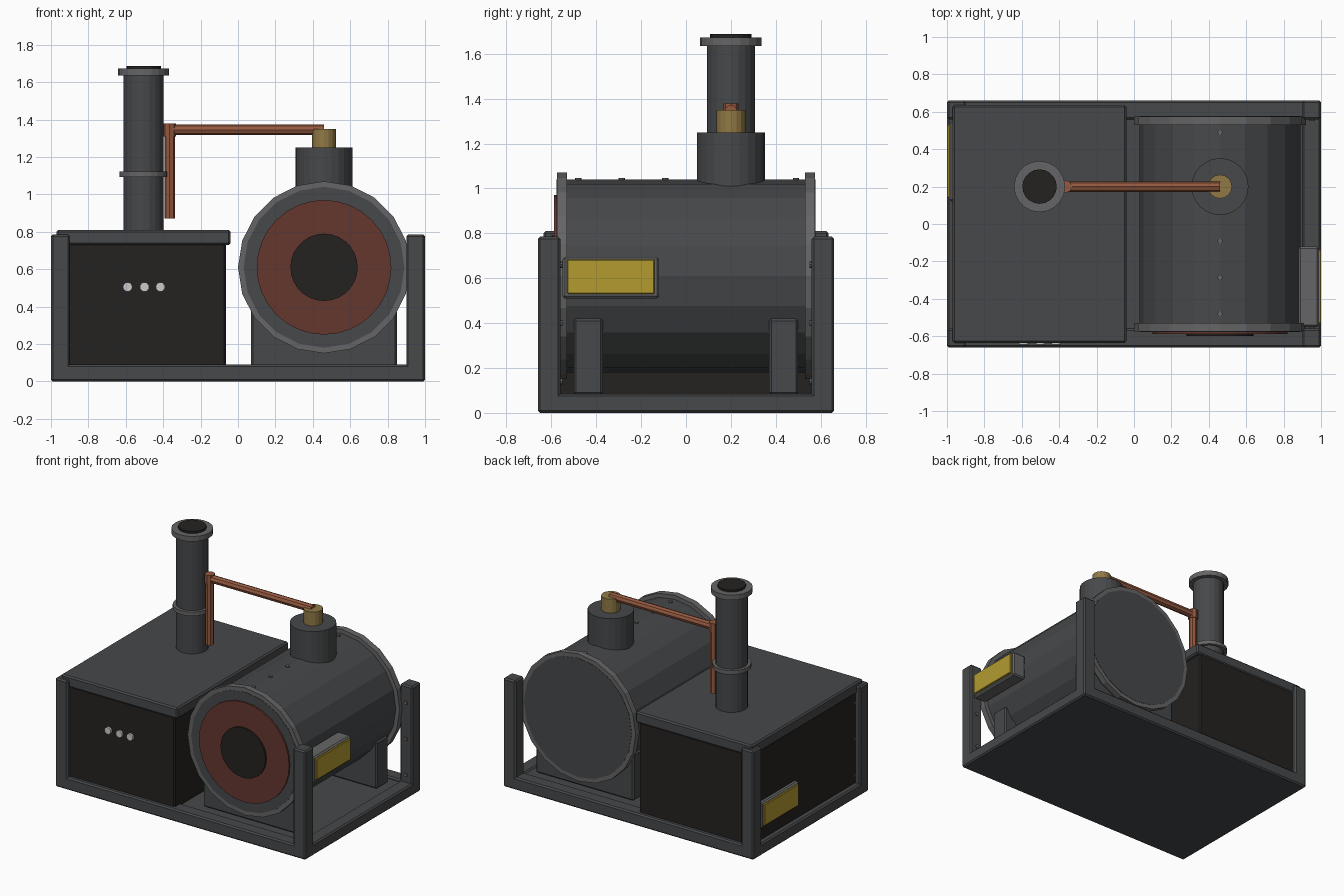
import bpy, bmesh
from math import pi
from mathutils import Matrix, Vector

if "Cube" in bpy.data.objects:
    bpy.data.objects.remove(bpy.data.objects["Cube"])


def mat(name, r, g, b):
    m = bpy.data.materials.new(name)
    m.diffuse_color = (r, g, b, 1)
    m.use_nodes = True
    m.node_tree.nodes["Principled BSDF"].inputs["Base Color"].default_value = m.diffuse_color
    return m


IRON = mat("iron", 0.062, 0.065, 0.068)
STEEL = mat("steel", 0.13, 0.13, 0.135)
BLACK = mat("soot", 0.018, 0.016, 0.015)
COPPER = mat("copper", 0.30, 0.10, 0.05)
BRASS = mat("brass", 0.28, 0.19, 0.06)
YELLOW = mat("yellow", 0.45, 0.33, 0.03)
RED = mat("red", 0.13, 0.038, 0.028)
WHITE = mat("lamp", 0.7, 0.7, 0.7)


def finish(name, bm, material):
    me = bpy.data.meshes.new(name)
    bm.to_mesh(me)
    bm.free()
    me.materials.append(material)
    ob = bpy.data.objects.new(name, me)
    bpy.context.collection.objects.link(ob)
    return ob


def box(name, x, y, z, material=IRON, bevel=0.01):
    """Box from (min, max) ranges with softened edges."""
    bm = bmesh.new()
    bmesh.ops.create_cube(bm, size=1)
    for v in bm.verts:
        v.co = Vector([(r[0] + r[1]) / 2 + c * (r[1] - r[0]) for r, c in zip((x, y, z), v.co)])
    if bevel:
        bmesh.ops.bevel(bm, geom=bm.edges[:], offset=bevel, segments=1, affect='EDGES')
    return finish(name, bm, material)


def cyl(name, a, b, r, sides, material=IRON):
    """Cylinder running from point a to point b."""
    a, b = Vector(a), Vector(b)
    d = b - a
    bm = bmesh.new()
    rot = d.to_track_quat('Z', 'Y').to_matrix().to_4x4()
    bmesh.ops.create_cone(bm, cap_ends=True, segments=sides, radius1=r, radius2=r,
                          depth=d.length, matrix=Matrix.Translation((a + b) / 2) @ rot)
    return finish(name, bm, material)


# Base tray: floor, rails and corner posts with bolts
box("base_floor", (-0.99, 0.99), (-0.65, 0.65), (0, 0.075), IRON, 0)
for s, side in ((-1, "a"), (1, "b")):
    ys = sorted((s * 0.56, s * 0.66))
    xs = sorted((s * 0.9, s * 1.0))
    box("long_rail_" + side, (-1, 1), ys, (0, 0.09))
    box("end_rail_" + side, xs, (-0.66, 0.66), (0, 0.085))
    for t, end in ((-1, "front"), (1, "back")):
        box(f"corner_post_{side}_{end}", xs, sorted((t * 0.56, t * 0.66)), (0.01, 0.785))
        for z in (0.14, 0.40, 0.66):
            cyl("post_bolt", (s * 0.95, t * 0.565, z), (s * 0.95, t * 0.55, z), 0.014, 8, STEEL)

# Firebox with lid and indicator lamps
box("firebox", (-0.96, -0.065), (-0.63, 0.63), (0.07, 0.74), BLACK)
box("firebox_lid", (-0.97, -0.04), (-0.635, 0.635), (0.73, 0.81))
for x in (-0.59, -0.50, -0.415):
    cyl("indicator_lamp", (x, -0.62, 0.505), (x, -0.645, 0.505), 0.025, 16, WHITE)

# Boiler barrel, end flanges and furnace door
BX, BZ = 0.46, 0.61
cyl("boiler_barrel", (BX, -0.577, BZ), (BX, 0.577, BZ), 0.43, 20)
for s in (-1, 1):
    cyl("boiler_flange", (BX, s * 0.53, BZ), (BX, s * 0.575, BZ), 0.46, 20, STEEL)
    box("boiler_saddle", (0.07, 0.85), sorted((s * 0.37, s * 0.50)), (0.08, 0.42))
cyl("furnace_ring", (BX, -0.57, BZ), (BX, -0.588, BZ), 0.36, 32, RED)
cyl("furnace_door", (BX, -0.57, BZ), (BX, -0.60, BZ), 0.18, 28, BLACK)
for i in range(6):
    y = -0.48 + i * 0.194
    cyl("barrel_rivet", (BX, y, 1.02), (BX, y, 1.047), 0.014, 8, STEEL)

# Steam dome and brass valve
cyl("steam_dome", (BX, 0.2, 0.95), (BX, 0.2, 1.25), 0.152, 24)
cyl("brass_valve", (BX, 0.2, 1.24), (BX, 0.2, 1.35), 0.064, 16, BRASS)

# Copper steam pipe
PX = -0.365
cyl("pipe_horizontal", (BX, 0.2, 1.345), (PX, 0.2, 1.345), 0.028, 8, COPPER)
cyl("pipe_vertical", (PX, 0.2, 1.35), (PX, 0.2, 0.87), 0.028, 8, COPPER)
cyl("pipe_elbow", (PX, 0.2, 1.31), (PX, 0.2, 1.378), 0.034, 8, COPPER)

# Chimney with collar and crown
CX = -0.505
for name, z0, z1, r, m in (("chimney_stack", 0.80, 1.64, 0.107, IRON),
                           ("chimney_collar", 1.093, 1.122, 0.128, STEEL),
                           ("chimney_crown", 1.635, 1.672, 0.137, STEEL),
                           ("chimney_mouth", 1.66, 1.687, 0.092, BLACK)):
    cyl(name, (CX, 0.2, z0), (CX, 0.2, z1), r, 20, m)

# Blank yellow side plates in grey holders
box("right_plate_holder", (0.88, 0.988), (-0.55, -0.12), (0.51, 0.695), STEEL)
box("right_plate", (0.97, 1.0), (-0.53, -0.14), (0.53, 0.683), YELLOW, 0.004)
box("left_plate_holder", (-0.988, -0.93), (0.12, 0.55), (0.18, 0.365), STEEL)
box("left_plate", (-1.0, -0.97), (0.14, 0.53), (0.20, 0.353), YELLOW, 0.004)
